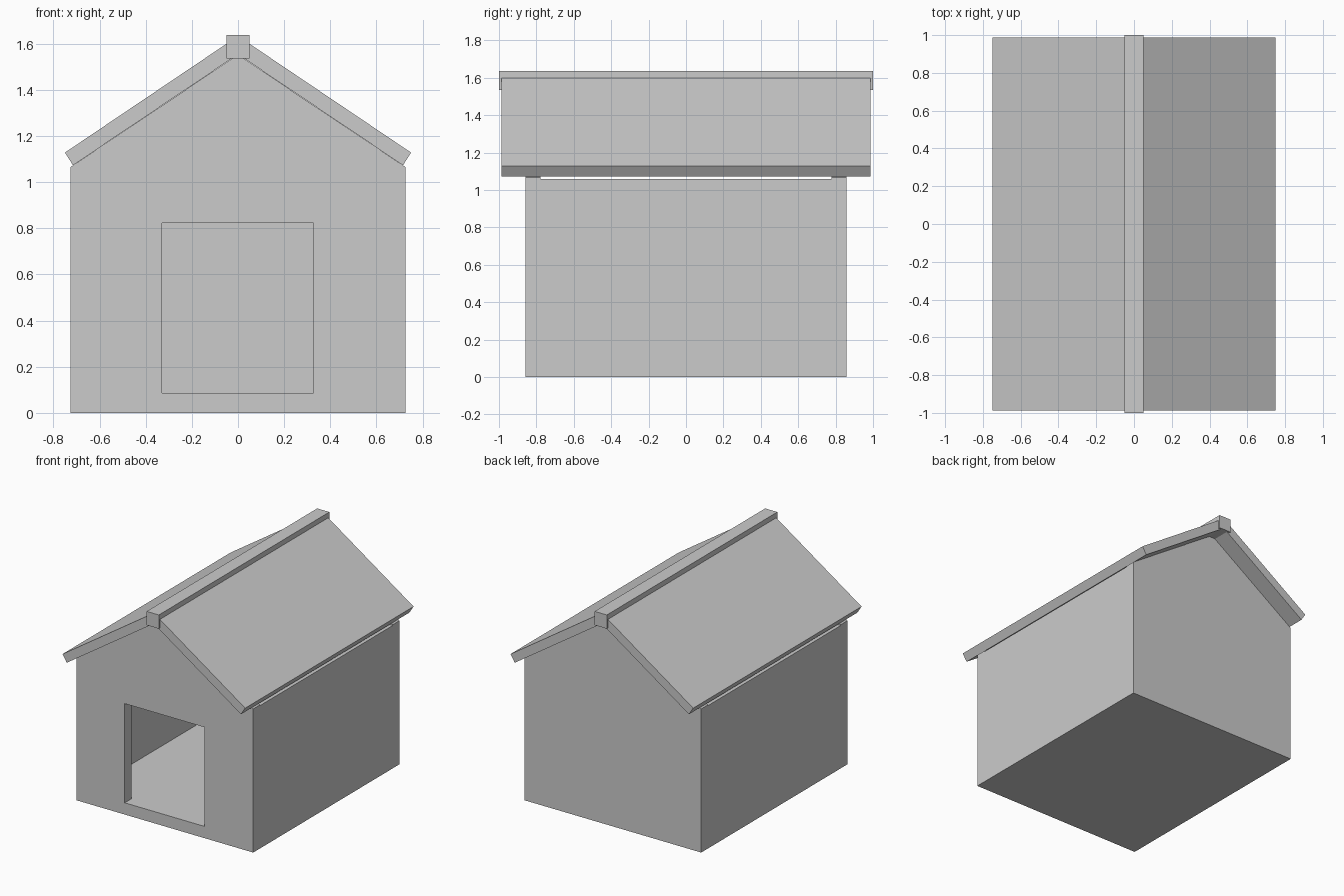
import bpy, bmesh

if "Cube" in bpy.data.objects:
    bpy.data.objects.remove(bpy.data.objects["Cube"])


def prism(name, profile, y0, y1):
    """Extrude an x-z profile along y."""
    bm = bmesh.new()
    face = bm.faces.new([bm.verts.new((x, y0, z)) for x, z in profile])
    ext = bmesh.ops.extrude_face_region(bm, geom=[face])
    verts = [v for v in ext["geom"] if isinstance(v, bmesh.types.BMVert)]
    bmesh.ops.translate(bm, verts=verts, vec=(0, y1 - y0, 0))
    bmesh.ops.recalc_face_normals(bm, faces=bm.faces)
    mesh = bpy.data.meshes.new(name)
    bm.to_mesh(mesh)
    bm.free()
    obj = bpy.data.objects.new(name, mesh)
    bpy.context.collection.objects.link(obj)
    return obj


def box(name, x0, x1, y0, y1, z0, z1):
    return prism(name, [(x0, z0), (x1, z0), (x1, z1), (x0, z1)], y0, y1)


W, D, T = 0.725, 0.857, 0.078      # half width, half depth, wall thickness
EAVE, PEAK = 1.066, 1.552

# Gable walls
gable = [(-W, 0), (W, 0), (W, EAVE), (0, PEAK), (-W, EAVE)]
front = prism("front_wall", gable, -D, -D + T)
prism("back_wall", gable, D - T, D)

# Doorway cut through the front wall
cutter = box("doorway_cutter", -0.33, 0.327, -D - 0.1, -D + T + 0.1, 0.087, 0.823)
cutter.hide_render = True
cutter.hide_viewport = True
cut = front.modifiers.new("doorway", 'BOOLEAN')
cut.operation = 'DIFFERENCE'
cut.solver = 'EXACT'
cut.object = cutter

# Floor between the walls
box("floor", -W + T, W - T, -D + T, D - T, 0, 0.085)

# Side walls, roof panels (mirrored left and right)
for side, s in (("left", -1), ("right", 1)):
    box(side + "_wall", s * (W - T), s * W, -D + T, D - T, 0, 1.06)
    roof = [(0, 1.554), (0.715, 1.073), (0.75, 1.128), (0, 1.633)]
    prism(side + "_roof_panel", [(s * x, z) for x, z in roof], -0.987, 0.987)

# Ridge beam
box("ridge_beam", -0.05, 0.05, -1, 1, 1.535, 1.637)
